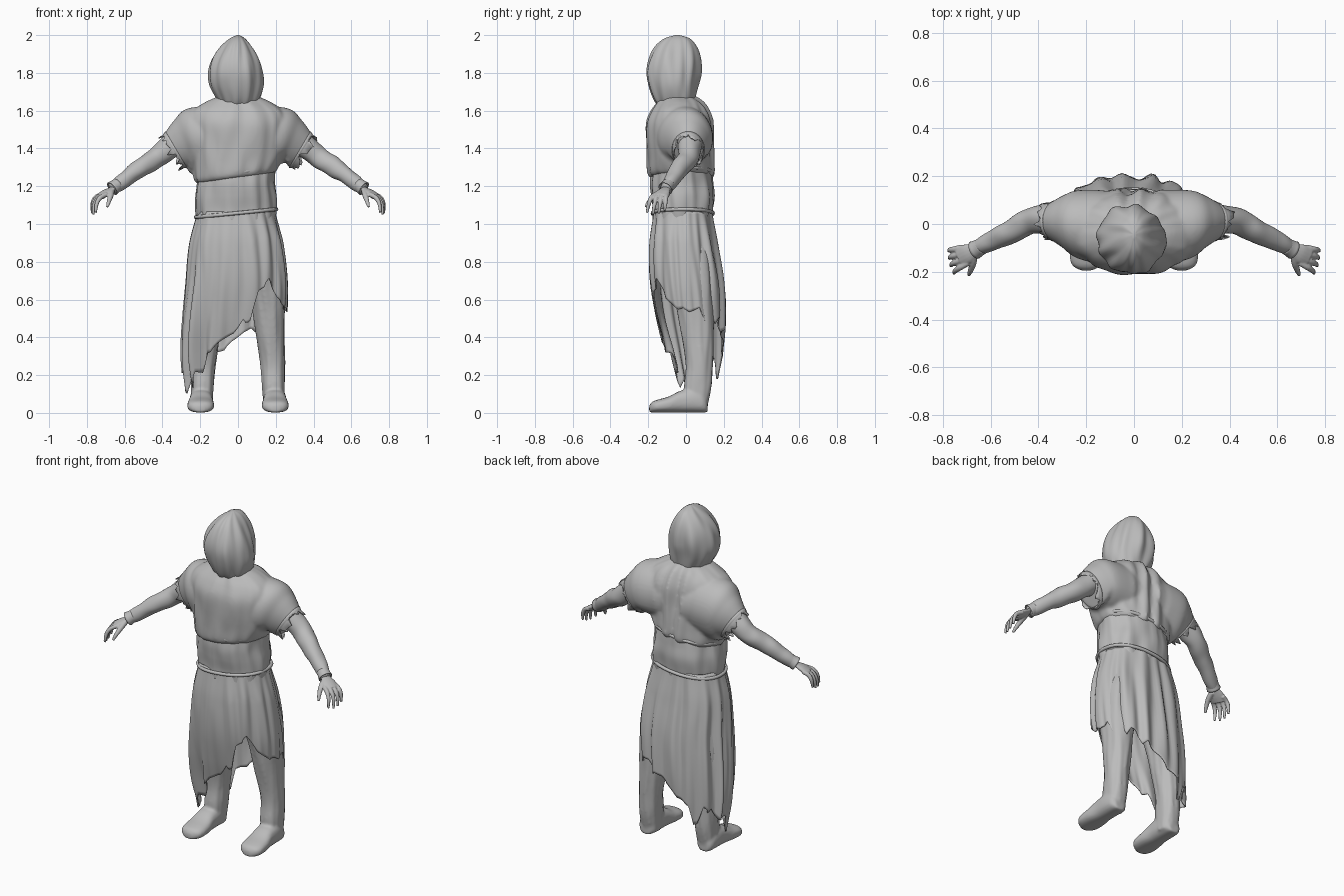
import bpy, bmesh, math, random
from mathutils import Vector, noise

random.seed(4)
cube = bpy.data.objects.get("Cube")
if cube:
    bpy.data.objects.remove(cube)

cloth = bpy.data.materials.new("plain grey")
cloth.use_nodes = True
cloth.diffuse_color = (0.5, 0.5, 0.5, 1)
cloth.node_tree.nodes["Principled BSDF"].inputs["Base Color"].default_value = (0.5, 0.5, 0.5, 1)


def spline(rows, t):
    """Smoothly interpolate table rows; t runs from 0 to 1 over the rows."""
    f = min(max(t, 0), 1) * (len(rows) - 1)
    i = min(int(f), len(rows) - 2)
    f -= i
    a, b, c, d = (rows[min(max(k, 0), len(rows) - 1)] for k in (i - 1, i, i + 1, i + 2))
    return [q + f * ((r - p) / 2 + f * (p - 2.5 * q + 2 * r - s / 2 + f * (1.5 * (q - r) + (s - p) / 2)))
            for p, q, r, s in zip(a, b, c, d)]


def hem_height(angle):
    for (a, p), (b, q) in zip(HEM, HEM[1:]):
        if a <= angle <= b:
            return p + (q - p) * (angle - a) / (b - a)


def oval(a, power=2.0):
    c, s = math.cos(a), math.sin(a)
    return (math.copysign(abs(c) ** (2 / power), c), math.copysign(abs(s) ** (2 / power), s))


def grid(bm, func, around, along, cap=True):
    """Closed-around surface from func(angle, t)."""
    rings = [[bm.verts.new(func(math.tau * i / around, j / along)) for i in range(around)]
             for j in range(along + 1)]
    for low, high in zip(rings, rings[1:]):
        for i in range(around):
            k = (i + 1) % around
            bm.faces.new((low[i], low[k], high[k], high[i]))
    if cap:
        bm.faces.new(rings[0])
        bm.faces.new(rings[-1])


def stack(bm, rows, fold=0.0, power=2.2, around=72, along=36, rate=4):
    """Upright form from rows of (z, x, y, half width, half depth)."""
    def point(a, t):
        z, x, y, w, d = spline(rows, t)
        c, s = oval(a, power)
        push = fold * noise.noise(Vector((c * rate, s * rate, z * 5)))
        k = min(1, w / 0.1)
        return Vector((x + c * (w + push * k), y + s * (d + push * k), z))
    grid(bm, point, around, along)


def tube(bm, rows, flat=1.0, around=16, along=16, cap=True):
    """Limb along rows of (x, y, z, radius)."""
    def point(a, t):
        x, y, z, r = spline(rows, t)
        ahead, back = spline(rows, t + 0.03), spline(rows, t - 0.03)
        d = (Vector(ahead[:3]) - Vector(back[:3])).normalized()
        u = d.cross(Vector((0, 0, 1))).normalized()
        return Vector((x, y, z)) + u * math.cos(a) * r + d.cross(u) * math.sin(a) * r * flat
    grid(bm, point, around, along, cap)


def finish(name, bm, voxel=0, thick=0, relax=0):
    bmesh.ops.recalc_face_normals(bm, faces=bm.faces)
    me = bpy.data.meshes.new(name)
    bm.to_mesh(me)
    bm.free()
    me.materials.append(cloth)
    ob = bpy.data.objects.new(name, me)
    bpy.context.scene.collection.objects.link(ob)
    for p in me.polygons:
        p.use_smooth = True
    if voxel:
        mod = ob.modifiers.new("fuse", "REMESH")
        mod.mode, mod.voxel_size, mod.use_smooth_shade = "VOXEL", voxel, True
    if relax:
        mod = ob.modifiers.new("relax", "SMOOTH")
        mod.factor, mod.iterations = 0.5, relax
    if thick:
        mod = ob.modifiers.new("thickness", "SOLIDIFY")
        mod.thickness, mod.offset = thick, -1


# Hood, closed over the face
bm = bmesh.new()
stack(bm, [(1.61, 0, -.05, .08, .085), (1.66, 0, -.058, .112, .11), (1.73, -.008, -.065, .14, .13),
           (1.8, -.012, -.066, .141, .142), (1.87, -.012, -.062, .122, .136),
           (1.935, -.008, -.055, .084, .112), (1.98, -.003, -.047, .042, .07), (2.0, 0, -.045, .006, .012)],
      fold=0.014, power=2.1, rate=3)
finish("hood", bm)

# Tunic: chest fused with two wide short sleeves
SLEEVE = [(.06, -.02, 1.46, 0, .17, .16), (.225, -.003, 1.45, .038, .163, .145),
          (.285, .01, 1.42, .055, .127, .112), (.34, .012, 1.385, .055, .085, .076)]


def sleeve_point(side, a, t, grow=1.0):
    x, y, z, lean, h, d = spline(SLEEVE, t)
    c, s = oval(a)
    return Vector((side * (x + lean * s * grow), y + c * d * grow, z + h * s * grow))


bm = bmesh.new()
stack(bm, [(1.245, -.01, -.03, .205, .155), (1.27, -.01, -.03, .222, .172), (1.34, -.005, -.033, .238, .174),
           (1.45, 0, -.035, .25, .174), (1.54, 0, -.036, .26, .17), (1.6, 0, -.035, .237, .148),
           (1.645, 0, -.035, .17, .118), (1.675, 0, -.045, .1, .088)], fold=0.013)
for side in (1, -1):
    grid(bm, lambda a, t: sleeve_point(side, a, t), 40, 16)
for v in bm.verts:
    v.co.z += 0.14 * v.co.x * min(max((1.4 - v.co.z) / .13, 0), 1) * (abs(v.co.x) < .26)
    # hanging pleats down the middle of the back
    if v.co.y > .03 and abs(v.co.x) < .15:
        v.co.y += .014 * math.sin(v.co.x * 68 + v.co.z * 4) * (1 - abs(v.co.x) / .15)
finish("tunic", bm, voxel=0.009, relax=6)

# Torn sleeve edges
for side, word in ((1, "left"), (-1, "right")):
    bm = bmesh.new()

    def torn(a, t):
        p = sleeve_point(side, a, .9 + .1 * min(t * 2, 1), 1.03)
        if t > .9:
            p += Vector((side * .87, 0, -.5)) * random.uniform(-.015, .04)
        return p
    grid(bm, torn, 36, 3, cap=False)
    finish(word + "_torn_sleeve_edge", bm, thick=0.006)

# Waist wrap
bm = bmesh.new()
stack(bm, [(1.02, -.01, -.02, .205, .15), (1.08, -.01, -.017, .212, .155), (1.15, -.01, -.018, .213, .164),
           (1.22, -.01, -.024, .206, .163), (1.30, -.005, -.025, .2, .155)], fold=0.014)
finish("waist_wrap", bm)


# Cords around the waist and under the chest
def cord(name, z, tilt, w, d, y, radius):
    bm = bmesh.new()
    n, ring = 64, 8
    path = []
    for i in range(n):
        c, s = oval(math.tau * i / n, 2.2)
        core = Vector((-.01 + c * w, y + s * d, z + tilt * c))
        out = Vector((c / w, s / d, 0)).normalized()
        path.append([bm.verts.new(core + radius * (out * math.cos(math.tau * k / ring)
                     + Vector((0, 0, math.sin(math.tau * k / ring))))) for k in range(ring)])
    for i in range(n):
        p, q = path[i], path[(i + 1) % n]
        for k in range(ring):
            m = (k + 1) % ring
            bm.faces.new((p[k], q[k], q[m], p[m]))
    finish(name, bm)


cord("waist_cord", 1.057, .021, .214, .16, -.017, .01)
cord("chest_cord", 1.272, .03, .208, .162, -.027, .01)

# Ragged skirt: high on the left front, trailing low on the right; rows from z 0.1 to 1.1
SKIRT = [(-.03, .06, .245, .122), (-.03, .042, .264, .15), (-.018, .02, .271, .178),
         (-.006, .002, .265, .19), (-.008, -.013, .248, .177), (-.01, -.017, .202, .15)]
HEM = [(0, .55), (30, .53), (60, .5), (80, .43), (95, .36), (110, .27), (125, .2), (140, .28), (160, .24),
       (185, .18), (203, .1), (218, .18), (235, .27), (250, .35), (270, .42), (281, .47), (289, .6),
       (303, .7), (315, .68), (335, .62), (360, .55)]
AROUND, TEAR = 144, 3
tears = [random.choice((-.045, -.015, 0, .02, .04)) for _ in range(AROUND // TEAR)]


def skirt_point(a, t):
    i = round(a / math.tau * AROUND)
    k, f = i // TEAR, i % TEAR / TEAR
    tear = tears[k] * (1 - f) + tears[(k + 1) % len(tears)] * f
    hem = max(hem_height(math.degrees(a)) + tear * t ** 6, .09)
    z = 1.065 + (hem - 1.065) * t
    x, y, w, d = spline(SKIRT, z - .1)
    c, s = oval(a, 2.3)
    push = (.01 + .024 * t) * noise.noise(Vector((c * 5, s * 5, z * 1.6))) \
        + .006 * min(t * 3, 1) * math.sin(a * 15 + z * 2)
    return Vector((x + c * (w + push), y + s * (d + push), z))


bm = bmesh.new()
grid(bm, skirt_point, AROUND, 40, cap=False)
finish("ragged_skirt", bm, thick=0.006)

LEG = [(.02, .19, .06, .055, .05), (.13, .188, .062, .06, .073), (.25, .184, .07, .065, .071),
       (.4, .172, .062, .074, .084), (.6, .158, .045, .092, .105), (.8, .125, .02, .11, .125),
       (.95, .1, 0, .1, .12)]
BOOT = [(.115, .03, .06), (.095, .052, .095), (.04, .061, .125), (-.03, .062, .115), (-.09, .07, .085),
        (-.15, .07, .068), (-.18, .053, .056), (-.195, .02, .035)]
ARM = [(.26, .02, 1.47, .07), (.35, .02, 1.415, .064), (.43, .012, 1.35, .055), (.51, -.03, 1.3, .05),
       (.6, -.073, 1.235, .041), (.665, -.107, 1.185, .03)]
PALM = [(.645, -.097, 1.2, .024), (.67, -.11, 1.183, .03), (.7, -.125, 1.165, .042), (.73, -.139, 1.145, .042)]
THUMB = [(.67, -.125, 1.175, .017), (.674, -.165, 1.15, .015), (.685, -.198, 1.115, .011), (.692, -.213, 1.09, .007)]
CUFF = [(.635, -.091, 1.211, .035), (.65, -.1, 1.199, .036), (.666, -.109, 1.187, .04)]


def mirrored(rows, side):
    return [(side * x, y, z, r) for x, y, z, r in rows]


for side, word in ((1, "left"), (-1, "right")):
    # Trouser leg fused with its boot
    bm = bmesh.new()
    stack(bm, [(z, side * x, y, w, d) for z, x, y, w, d in LEG], fold=.012, around=40)

    def boot_point(a, t):
        y, w, h = spline(BOOT, t)
        c, s = oval(a, 2.5)
        return Vector((side * (.195 + .02 * max(-y, 0)) + c * w, y, h / 2 + .002 + s * h / 2))
    grid(bm, boot_point, 28, 24)
    finish(word + "_leg_and_boot", bm, voxel=.008, relax=6)

    # Arm and loose cuff
    bm = bmesh.new()
    tube(bm, mirrored(ARM, side), around=28, along=30)
    for v in bm.verts:
        v.co += .008 * noise.noise(v.co * 14) * Vector((0, .5, 1))
    finish(word + "_arm", bm)
    bm = bmesh.new()
    tube(bm, mirrored(CUFF, side), around=20, along=4, cap=False)
    finish(word + "_cuff", bm, thick=.004)

    # Hand with spread, curled fingers
    bm = bmesh.new()
    tube(bm, mirrored(PALM, side), flat=.42)
    tube(bm, mirrored(THUMB, side), around=10)
    for i in range(4):
        off = (i - 1.5) * .024
        x, y, z = .727 + off * .35, -.138 + off * .9, 1.147
        reach, spread = (.95, 1.05, 1, .85)[i], off * .4
        tube(bm, mirrored([(x - .02, y + .008, z + .01, .013), (x + .013, y - .006 + spread * .4, z - .006, .0125),
                           (x + .035 * reach, y - .014 + spread * .8, z - .04 * reach, .011),
                           (x + .041 * reach, y - .022 + spread, z - .092 * reach, .0065)], side), around=10)
    finish(word + "_hand", bm, voxel=.004, relax=1)
